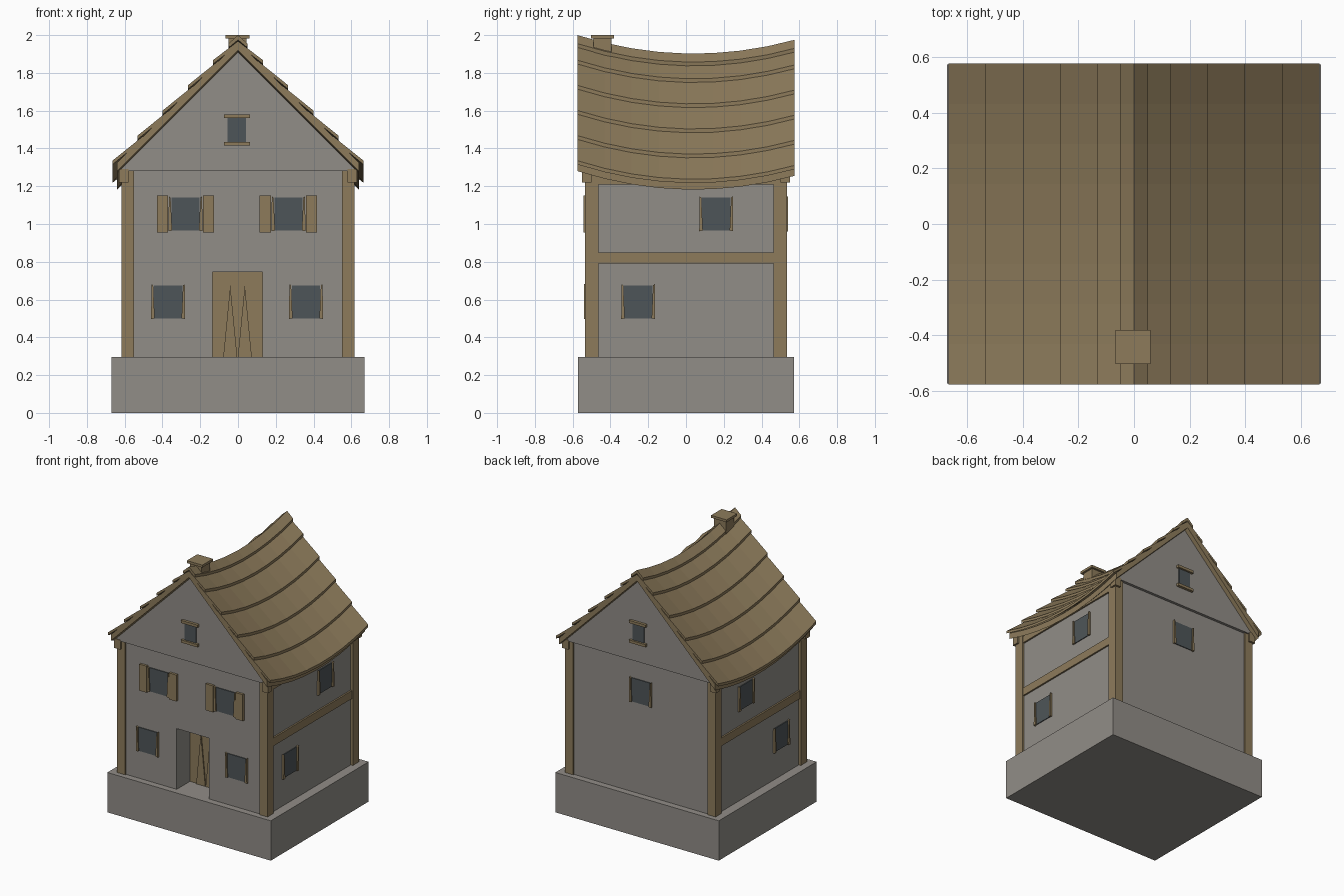
import bpy
import bmesh
from math import radians
from mathutils import Matrix

cube = bpy.data.objects.get("Cube")
if cube:
    bpy.data.objects.remove(cube)


def material(name, rgb):
    m = bpy.data.materials.new(name)
    m.use_nodes = True
    m.diffuse_color = (*rgb, 1)
    m.node_tree.nodes["Principled BSDF"].inputs["Base Color"].default_value = (*rgb, 1)
    return m


STONE = material("grey stone", (0.283, 0.266, 0.242))
WOOD = material("brown wood", (0.266, 0.198, 0.105))
GLASS = material("dark glass", (0.076, 0.091, 0.098))

# Walls are described as front walls (u, outward depth, z) and turned into place
FRONT = Matrix.Identity(4)
BACK = Matrix.Rotation(radians(180), 4, "Z")
RIGHT = Matrix.Rotation(radians(90), 4, "Z")
LEFT = Matrix.Scale(-1, 4, (1, 0, 0)) @ RIGHT


def sweep(name, profile, ys, mat, place=FRONT, drop=lambda y: 0):
    """Carry an x-z outline along the given y stations."""
    bm = bmesh.new()
    rings = [[bm.verts.new((x, y, z - drop(y))) for x, z in profile] for y in ys]
    n = len(profile)
    for a, b in zip(rings, rings[1:]):
        for i in range(n):
            j = (i + 1) % n
            bm.faces.new((a[i], a[j], b[j], b[i]))
    bm.faces.new(rings[0])
    bm.faces.new(rings[-1])
    bm.transform(place)
    bmesh.ops.recalc_face_normals(bm, faces=bm.faces)
    mesh = bpy.data.meshes.new(name)
    bm.to_mesh(mesh)
    bm.free()
    mesh.materials.append(mat)
    obj = bpy.data.objects.new(name, mesh)
    bpy.context.collection.objects.link(obj)
    return obj


def box(name, x0, x1, y0, y1, z0, z1, mat, place=FRONT):
    return sweep(name, [(x0, z0), (x1, z0), (x1, z1), (x0, z1)], (y0, y1), mat, place)


# Foundation and walls, with a doorway notch in the front wall
box("foundation", -0.67, 0.67, -0.573, 0.573, 0, 0.295, STONE)
sweep("front_wall", [(-0.6, 0.29), (-0.135, 0.29), (-0.135, 0.745), (0.13, 0.745),
                     (0.13, 0.29), (0.6, 0.29), (0.6, 1.28), (-0.6, 1.28)],
      (-0.525, -0.36), STONE)
box("side_walls", -0.6, 0.6, -0.36, 0.4, 0.29, 1.21, STONE)
box("back_wall", -0.6, 0.6, 0.4, 0.525, 0.29, 1.28, STONE)
for name, place in (("front", FRONT), ("back", BACK)):
    sweep(name + "_gable", [(-0.63, 1.28), (0.63, 1.28), (0, 1.91)],
          (-0.545, -0.51), STONE, place)

# Recessed door with two tapered braces
box("door", -0.135, 0.13, -0.37, -0.355, 0.295, 0.745, WOOD)
for x in (-0.041, 0.036):
    sweep("door_brace", [(x - 0.037, 0.295), (x + 0.037, 0.295), (x, 0.675)],
          (-0.378, -0.37), WOOD)

# Timber frame
for sx in (-1, 1):
    for sy in (-1, 1):
        xs = sorted((sx * 0.55, sx * 0.617))
        ys = sorted((sy * 0.463, sy * 0.535))
        box("corner_post", *xs, *ys, 0.29, 1.28, WOOD)
    xs = sorted((sx * 0.56, sx * 0.612))
    box("middle_beam", *xs, -0.5, 0.5, 0.79, 0.85, WOOD)
    box("eave_beam", *xs, -0.53, 0.53, 1.21, 1.26, WOOD)
    for sy in (-1, 1):
        ys = sorted((sy * 0.5, sy * 0.55))
        box("beam_end", *sorted((sx * 0.58, sx * 0.63)), *ys, 1.22, 1.29, WOOD)


# Windows
def window(u, z, wall, place, w=0.15, h=0.175, jambs=True):
    a, b, lo, hi = u - w / 2, u + w / 2, z - h / 2, z + h / 2
    box("window_pane", a, b, -wall - 0.006, -wall + 0.02, lo, hi, GLASS, place)
    if jambs:
        for s, e in ((-1, a), (1, b)):
            sweep("window_jamb", [(e + s * 0.015, lo - 0.004), (e - s * 0.004, lo),
                                  (e + s * 0.004, hi), (e + s * 0.013, hi + 0.006)],
                  (-wall - 0.015, -wall + 0.01), WOOD, place)


def shutters(u, z, wall, place):
    for s in (-1, 1):
        c = u + s * 0.122
        box("shutter", c - 0.03, c + 0.03, -wall - 0.018, -wall, z - 0.098, z + 0.098,
            WOOD, place)


for u in (-0.278, 0.267):
    window(u, 1.053, 0.525, FRONT)
    shutters(u, 1.053, 0.525, FRONT)
for u in (-0.37, 0.36):
    window(u, 0.588, 0.525, FRONT)
window(0, 1.053, 0.525, BACK)
for place in (LEFT, RIGHT):
    window(0.16, 1.053, 0.6, place)
    window(-0.253, 0.588, 0.6, place)

# Attic windows with lintel and sill
for place in (FRONT, BACK):
    window(-0.006, 1.497, 0.545, place, 0.097, 0.13, False)
    for z in (1.425, 1.57):
        box("attic_ledge", -0.073, 0.063, -0.565, -0.54, z - 0.01, z + 0.01, WOOD, place)


# Sagging roof: deck, overlapping boards and ridge cap
def sag(y):
    t = y / 0.575
    return 0.085 * (1 - t * t) + 0.0125 * (1 + t)


stations = [-0.575 + 1.15 * i / 8 for i in range(9)]


def roof_part(name, profile, s):
    sweep(name, [(s * x, z) for x, z in profile], stations, WOOD, drop=sag)


STEP = 0.133
for s in (-1, 1):
    roof_part("roof_deck", [(0, 1.92), (0.64, 1.28), (0.64, 1.325), (0, 1.965)], s)
    for i in range(5):
        a, b = max(0, STEP * i - 0.03), STEP * (i + 1)
        roof_part("roof_board", [(a, 1.95 - a), (b, 1.98 - b), (b, 2.0 - b), (a, 1.968 - a)], s)
    roof_part("ridge_cap", [(0, 1.975), (0.048, 1.935), (0.05, 1.955), (0, 2.0)], s)

# Chimney with a flat cap
box("chimney", -0.05, 0.045, -0.49, -0.395, 1.85, 1.985, WOOD)
box("chimney_cap", -0.067, 0.06, -0.503, -0.38, 1.982, 2.0, WOOD)
